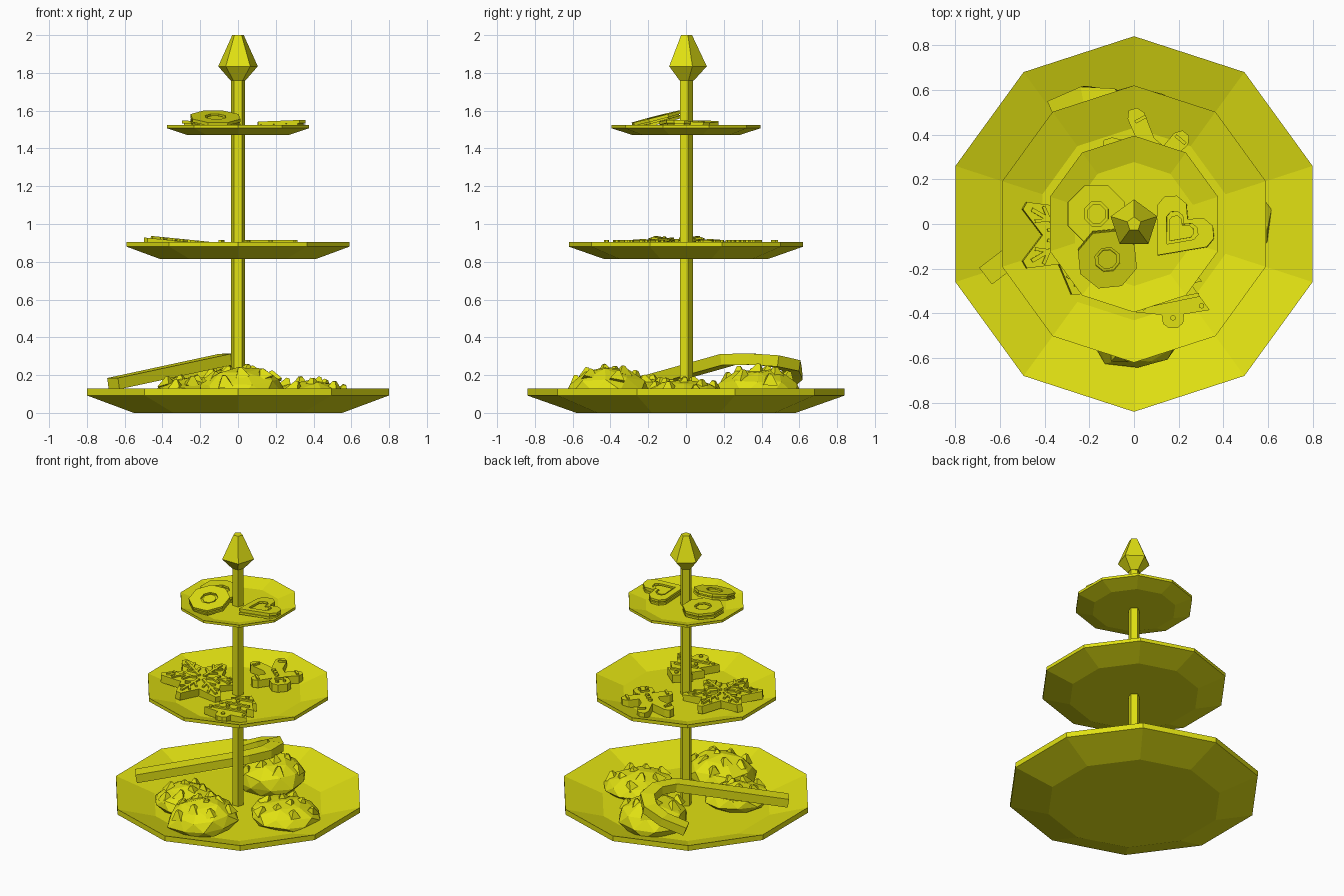
import bpy, bmesh, math, random
from mathutils import Vector, Matrix

if "Cube" in bpy.data.objects:
    bpy.data.objects.remove(bpy.data.objects["Cube"])

random.seed(4)
mat = bpy.data.materials.new("yellow")
mat.diffuse_color = (0.75, 0.75, 0.006, 1)
mat.use_nodes = True
mat.node_tree.nodes["Principled BSDF"].inputs["Base Color"].default_value = mat.diffuse_color


def finish(name, bm, loc=(0, 0, 0), rot=(0, 0, 0)):
    bmesh.ops.recalc_face_normals(bm, faces=bm.faces)
    me = bpy.data.meshes.new(name)
    bm.to_mesh(me)
    bm.free()
    me.materials.append(mat)
    ob = bpy.data.objects.new(name, me)
    ob.location, ob.rotation_euler = loc, rot
    bpy.context.collection.objects.link(ob)
    return ob


def skin(bm, rings):
    """Join matching rings of points and cap both ends."""
    vs = [[bm.verts.new(p) for p in r] for r in rings]
    n = len(vs[0])
    for a, b in zip(vs, vs[1:]):
        for i in range(n):
            j = (i + 1) % n
            bm.faces.new((a[i], a[j], b[j], b[i]))
    bm.faces.new(vs[0][::-1])
    bm.faces.new(vs[-1])


def ngon(n, r=1.0, start=math.pi / 2):
    return [(r * math.cos(start + i * math.tau / n), r * math.sin(start + i * math.tau / n))
            for i in range(n)]


def stack(bm, outline, profile):
    """Scaled copies of an outline at given heights."""
    skin(bm, [[(x * s, y * s, z) for x, y in outline] for s, z in profile])


def mirrored(half, scale=1.0):
    """Full outline from the right half, listed top to bottom."""
    left = [(-x, y) for x, y in reversed(half) if x > 0]
    return [(x * scale, y * scale) for x, y in half + left]


def strip(bm, p, q, w, z, h=0.012):
    """Raised icing line."""
    p, q = Vector(p), Vector(q)
    d = (q - p).normalized()
    s = Vector((-d.y, d.x)) * w / 2
    base = [p - s, q - s, q + s, p + s]
    skin(bm, [[(v.x, v.y, z - 0.005) for v in base], [(v.x, v.y, z + h) for v in base]])


def dot(bm, x, y, r, z, h=0.012):
    pts = [(x + a, y + b) for a, b in ngon(6, r)]
    skin(bm, [[(a, b, z - 0.005) for a, b in pts], [(a, b, z + h) for a, b in pts]])


# three ten-sided dishes
for name, r, rf, z0, floor, lip, top in (
        ("bottom_plate", 0.84, 0.58, 0.0, 0.04, 0.092, 0.13),
        ("middle_plate", 0.62, 0.435, 0.815, 0.842, 0.88, 0.905),
        ("top_plate", 0.395, 0.28, 1.47, 1.49, 1.507, 1.525)):
    bm = bmesh.new()
    stack(bm, ngon(10), [(rf, z0), (r, lip), (r, top), (rf * 0.99, floor)])
    finish(name, bm)

# pole and finial, five-sided
bm = bmesh.new()
stack(bm, ngon(5), [(0.038, 0.03), (0.038, 1.77)])
finish("pole", bm)
bm = bmesh.new()
stack(bm, ngon(5), [(0.042, 1.76), (0.11, 1.835), (0.032, 2.0)])
finish("finial", bm)

# lumpy chip cookies on the bottom plate
for i, (x, y, r, zlow, zhigh, tx, ty) in enumerate((
        (0.02, -0.42, 0.235, 0.05, 0.235, 0.05, -0.08),
        (-0.26, -0.22, 0.21, 0.04, 0.18, 0, 0.05),
        (0.38, -0.01, 0.23, 0.04, 0.17, 0, 0.05),
        (-0.01, 0.38, 0.235, 0.04, 0.24, 0, 0))):
    bm = bmesh.new()
    bmesh.ops.create_icosphere(bm, subdivisions=2, radius=1)
    h = zhigh - zlow
    for v in bm.verts:
        k = 1 + random.uniform(-0.07, 0.07)
        v.co = Vector((v.co.x * r * k, v.co.y * r * k,
                       max(-0.35, v.co.z) * h * 0.74 * (1 + random.uniform(-0.12, 0.1)) + 0.26 * h))
    # chocolate chunks poking out
    for c in range(9):
        a, d = c * 2.4, r * 0.82 * math.sqrt((c + 0.4) / 9)
        zz = 0.26 * h + 0.7 * h * math.sqrt(1 - (d / r) ** 2)
        m = (Matrix.Translation((d * math.cos(a), d * math.sin(a), zz)) @
             Matrix.Rotation(random.uniform(0, 3), 4, 'Z') @ Matrix.Rotation(random.uniform(-.4, .4), 4, 'X'))
        bmesh.ops.create_cone(bm, cap_ends=True, segments=4, radius1=0.055, radius2=0.012,
                              depth=0.06, matrix=m)
    finish("chip_cookie_%d" % (i + 1), bm, (x, y, zlow), (tx, ty, 0))

# candy cane leaning over the back cookie
path = [Vector(p) for p in ((-0.66, -0.23, 0.155), (-0.07, 0.22, 0.282), (-0.01, 0.34, 0.285),
                            (-0.02, 0.47, 0.275), (-0.1, 0.56, 0.25), (-0.22, 0.57, 0.205),
                            (-0.36, 0.51, 0.15))]
rings = []
for i, p in enumerate(path):
    d = (path[min(i + 1, len(path) - 1)] - path[max(i - 1, 0)]).normalized()
    s = d.cross(Vector((0, 0, 1))).normalized()
    u = s.cross(d)
    rings.append([p + s * a * 0.047 + u * b * 0.03 for a, b in ((-1, -1), (1, -1), (1, 1), (-1, 1))])
bm = bmesh.new()
skin(bm, rings)
finish("candy_cane", bm)

# six-pointed snowflake cookie
T = 0.055
bm = bmesh.new()
outline = []
for k in range(6):
    a = -math.pi / 2 + k * math.pi / 3
    for r, da in ((0.265, -0.07), (0.265, 0.07), (0.15, math.pi / 6)):
        outline.append((r * math.cos(a + da), r * math.sin(a + da)))
stack(bm, outline, [(1, 0), (1, T)])
for k in range(6):
    a = -math.pi / 2 + k * math.pi / 3
    at = lambda r, da=0: (r * math.cos(a + da), r * math.sin(a + da))
    strip(bm, at(0.03), at(0.23), 0.018, T)
    for s in (-1, 1):
        strip(bm, at(0.08), at(0.13, s * 0.36), 0.015, T)
        strip(bm, at(0.14), at(0.195, s * 0.2), 0.015, T)
finish("snowflake_cookie", bm, (-0.265, -0.05, 0.85), (0, 0.1, 0))

# figure-shaped biscuit
bm = bmesh.new()
half = [(0.03, 0.17), (0.06, 0.14), (0.06, 0.09), (0.038, 0.065), (0.13, 0.075), (0.16, 0.055),
        (0.16, 0.02), (0.13, 0), (0.06, 0), (0.06, -0.05), (0.115, -0.15), (0.11, -0.185),
        (0.08, -0.205), (0.05, -0.185), (0, -0.085)]
stack(bm, mirrored(half, 1.08), [(1, 0), (1, T)])
for s in (-1, 1):
    strip(bm, (s * 0.135, 0.012), (s * 0.135, 0.07), 0.015, T)
    strip(bm, (s * 0.065, -0.165), (s * 0.115, -0.145), 0.015, T)
    dot(bm, s * 0.025, 0.14, 0.011, T)
strip(bm, (-0.03, 0.1), (0.03, 0.1), 0.012, T)
for y in (0.04, 0, -0.04):
    dot(bm, 0, y, 0.016, T)
finish("figure_biscuit", bm, (0.09, 0.3, 0.847), (0, 0, math.radians(-130)))

# tree-shaped biscuit
bm = bmesh.new()
half = [(0, 0.2), (0.1, 0.11), (0.065, 0.11), (0.135, 0.02), (0.085, 0.01), (0.165, -0.11),
        (0.05, -0.125), (0.045, -0.165), (0.02, -0.185)]
stack(bm, mirrored(half), [(1, 0), (1, T)])
strip(bm, (-0.06, 0.1), (0.06, 0.125), 0.018, T)
strip(bm, (-0.08, 0.015), (0.09, 0.04), 0.018, T)
strip(bm, (-0.11, -0.08), (0.12, -0.04), 0.018, T)
for x, y in ((0, 0.155), (-0.02, 0.07), (0.04, -0.01), (-0.04, -0.02), (0.13, -0.09), (-0.13, -0.09),
             (0, -0.14)):
    dot(bm, x, y, 0.013, T)
finish("tree_biscuit", bm, (0.17, -0.28, 0.847), (0, 0, 0.03))

# jam sandwich biscuits on the top plate: two layers with a window in the upper one
def sandwich(name, outline, hole, loc, rot):
    bm = bmesh.new()
    stack(bm, outline, [(1, 0), (1, 0.015), (0.92, 0.015), (0.92, 0.023), (1, 0.023), (1, 0.04),
                        (hole, 0.04), (hole, 0.026), (hole * 0.78, 0.026), (hole * 0.78, 0.034)])
    finish(name, bm, loc, rot)


octagon = ngon(8, 0.138, math.pi / 8)
sandwich("round_biscuit_lower", octagon, 0.42, (-0.17, 0.045, 1.502), (0, 0.05, 0))
sandwich("round_biscuit_upper", octagon, 0.42, (-0.12, -0.15, 1.53), (0.25, 0, 0.1))
heart = mirrored([(0, 0.065), (0.05, 0.115), (0.105, 0.115), (0.145, 0.075), (0.145, 0.025),
                  (0, -0.145)])
sandwich("heart_biscuit", heart, 0.55, (0.2, -0.03, 1.502), (0, -0.06, math.radians(-40)))
